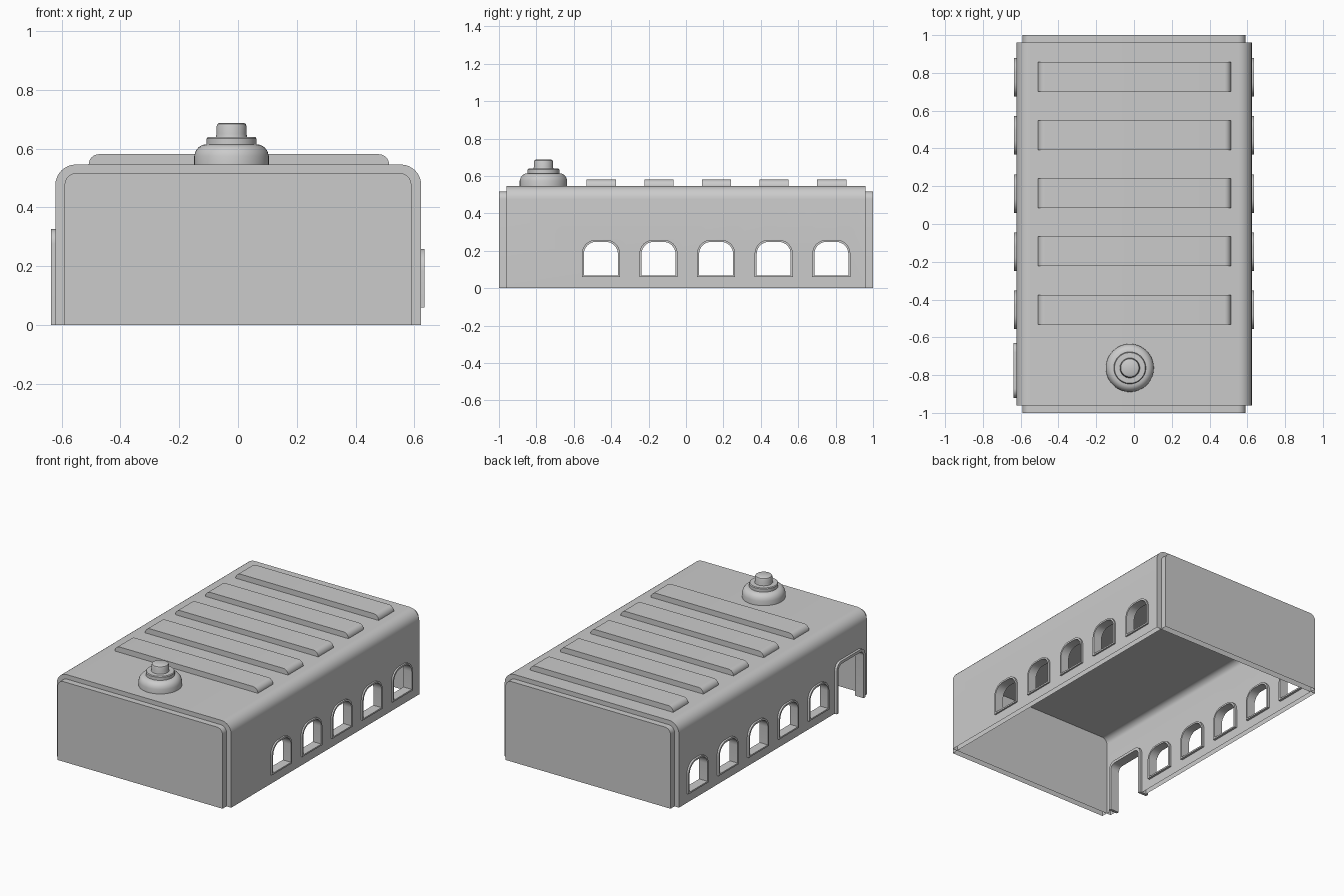
import bpy, bmesh
from math import sin, cos, pi

if "Cube" in bpy.data.objects:
    bpy.data.objects.remove(bpy.data.objects["Cube"])


def arch(hw, z0, z1, r, n=8, cx0=0):
    """Round-shouldered outline from bottom left, over the top, to bottom right."""
    pts = [(cx0 - hw, z0)]
    for cx, a0 in ((cx0 - hw + r, pi), (cx0 + hw - r, pi / 2)):
        for i in range(n + 1):
            a = a0 - i / n * pi / 2
            pts.append((cx + r * cos(a), z1 - r + r * sin(a)))
    return pts + [(cx0 + hw, z0)]


def loft(name, rings, closed=True, caps=True, wrap=False):
    """Skin equal-length rings of 3D points."""
    bm = bmesh.new()
    vs = [[bm.verts.new(p) for p in ring] for ring in rings]
    n = len(vs[0])
    if caps:
        bm.faces.new(vs[0])
        bm.faces.new(vs[-1])
    for k in range(len(vs) if wrap else len(vs) - 1):
        a, b = vs[k], vs[(k + 1) % len(vs)]
        for i in range(n if closed else n - 1):
            j = (i + 1) % n
            bm.faces.new((a[i], a[j], b[j], b[i]))
    if wrap and not closed:  # close both feet of an open frame
        bm.faces.new([r[0] for r in vs])
        bm.faces.new([r[-1] for r in vs])
    bmesh.ops.recalc_face_normals(bm, faces=bm.faces)
    me = bpy.data.meshes.new(name)
    bm.to_mesh(me)
    bm.free()
    ob = bpy.data.objects.new(name, me)
    bpy.context.collection.objects.link(ob)
    return ob


def activate(ob):
    bpy.ops.object.select_all(action='DESELECT')
    ob.select_set(True)
    bpy.context.view_layer.objects.active = ob


def smooth(ob):
    activate(ob)
    bpy.ops.object.shade_smooth_by_angle(angle=0.6)


def subtract(ob, c):
    """Boolean a cutter out of an object and discard the cutter."""
    m = ob.modifiers.new("cut", 'BOOLEAN')
    m.operation, m.object, m.solver = 'DIFFERENCE', c, 'EXACT'
    activate(ob)
    bpy.ops.object.modifier_apply(modifier="cut")
    bpy.data.objects.remove(c)


def cut(ob, x0, x1, y, outline):
    """Punch an outline through the walls along x."""
    subtract(ob, loft("cutter", [[(x, y + u, z) for u, z in outline] for x in (x0, x1)]))


def frame(name, side, y, outer, inner, x_in, x_out, closed):
    """Hollow sleeve lining an opening."""
    steps = ((outer, x_in), (outer, x_out), (inner, x_out), (inner, x_in))
    rings = [[(side * x, y + u, z) for u, z in o] for o, x in steps]
    smooth(loft(name, rings, closed, caps=False, wrap=True))


# Double-skinned shell: outer block minus an inner cavity
big = arch(.6225, 0, .546, .07, cx0=.001)
shell = loft("shell", [[(x, y, z) for x, z in big] for y in (-.96, .96)])
cavity = arch(.59, -.1, .517, .04)
subtract(shell, loft("cavity", [[(x, y, z) for x, z in cavity] for y in (-.957, .957)]))

# Slightly smaller end panels, open underneath
small = arch(.59, 0, .517, .04)
for side, label in ((-1, "front"), (1, "back")):
    panel = [[(x, side * y, z) for x, z in small] for y in (1, .96)]
    ob = loft(f"{label}_panel", panel, closed=False)
    smooth(ob)

# Windows on both sides and a raised roof rib at each window bay
win_out, win_in = arch(.102, .059, .259, .075), arch(.091, .069, .248, .065)
win_cut = arch(.096, .064, .253, .07)
for i in range(5):
    y = -.455 + .308 * i
    cut(shell, -.8, .8, y, win_cut)
    for side, label in ((-1, "left"), (1, "right")):
        frame(f"{label}_window_frame_{i + 1}", side, y, win_out, win_in, .575, .634, True)
    rib = arch(.511, .543, .581, .035, cx0=.003)
    smooth(loft(f"roof_rib_{i + 1}", [[(x, y + .002 + d, z) for x, z in rib] for d in (-.078, .078)]))

# Doorway on the left side, open at the bottom
cut(shell, -.8, -.4, -.775, arch(.138, -.1, .317, .045))
frame("door_frame", -1, -.775, arch(.146, 0, .326, .05), arch(.128, 0, .308, .035), .575, .637, False)

# Leave the gap between the two skins open underneath
bm = bmesh.new()
bm.from_mesh(shell.data)
rim = [f for f in bm.faces if all(v.co.z < .001 for v in f.verts)]
bmesh.ops.delete(bm, geom=rim, context='FACES')
bm.to_mesh(shell.data)
bm.free()
smooth(shell)

# Stepped round cap on the roof
profile = [(.127, .54), (.127, .575), (.122, .592), (.112, .605), (.098, .613),
           (.085, .614), (.085, .634), (.081, .639), (.053, .64), (.051, .65), (.051, .676),
           (.048, .684), (.041, .688)]
smooth(loft("roof_cap", [[(-.022 + r * cos(k * pi / 24), -.762 + r * sin(k * pi / 24), z)
                          for k in range(48)] for r, z in profile]))
